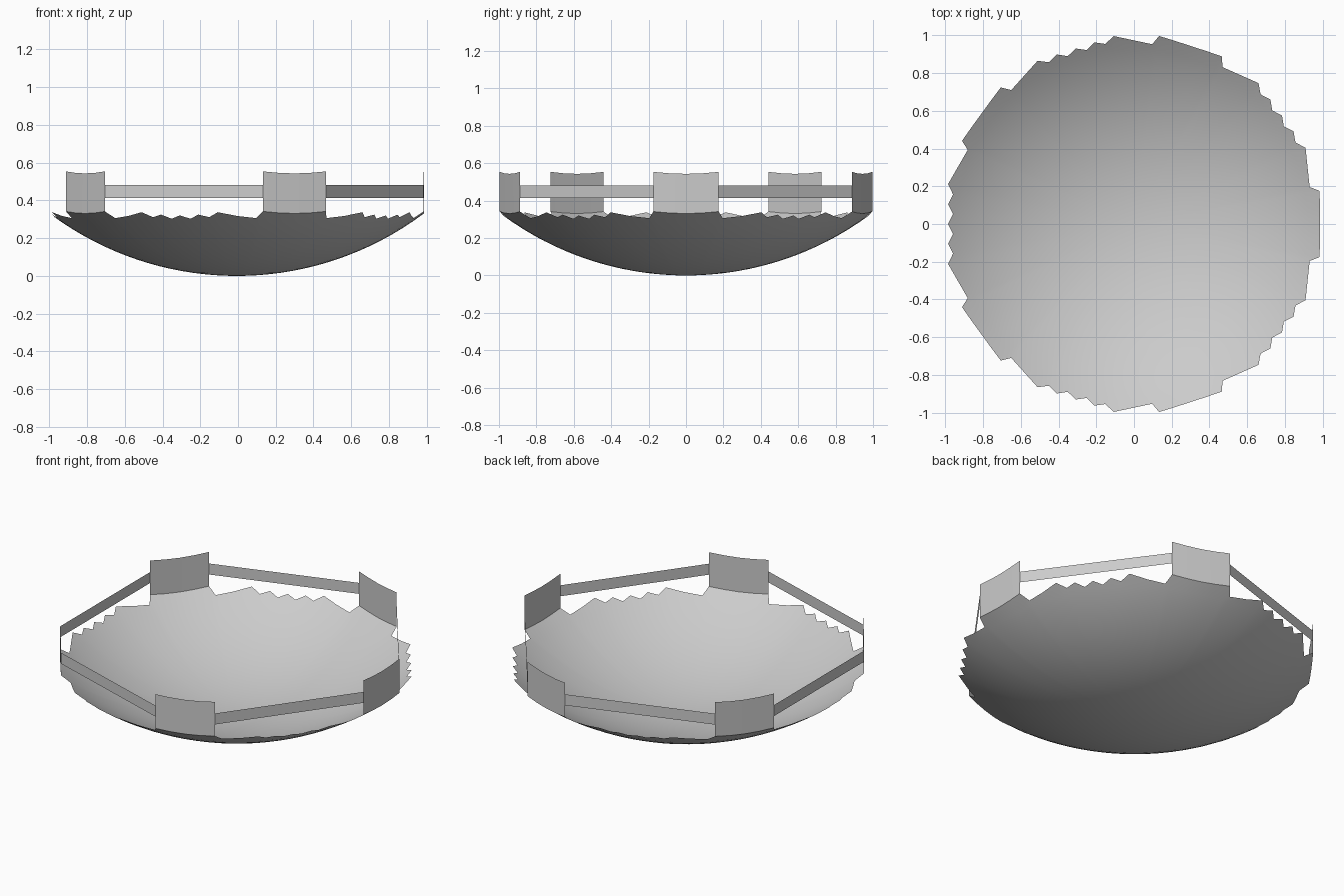
import bpy
from math import sin, cos, sqrt, radians, atan2

if "Cube" in bpy.data.objects:
    bpy.data.objects.remove(bpy.data.objects["Cube"])

R = 1.652           # sphere radius of the dish
CX = -0.007         # centre of the five-fold pattern
TAB_H = 0.212       # height of upright panels


def dish_z(x, y):
    return R - sqrt(R * R - x * x - y * y)


def rot(p, deg):
    a = radians(deg)
    return (p[0] * cos(a) - p[1] * sin(a), p[0] * sin(a) + p[1] * cos(a))


def make(name, verts, faces, smooth=False):
    me = bpy.data.meshes.new(name)
    me.from_pydata([(x + CX, y, z) for x, y, z in verts], [], faces)
    me.update()
    ob = bpy.data.objects.new(name, me)
    bpy.context.collection.objects.link(ob)
    if smooth:
        bpy.ops.object.select_all(action='DESELECT')
        ob.select_set(True)
        bpy.context.view_layer.objects.active = ob
        bpy.ops.object.shade_smooth_by_angle()
    return ob


# Rim outline: panel edge followed by a saw-toothed stretch, per fifth
tab_edge = [(0.9905, -0.175), (0.992, -0.0875), (0.992, 0.0), (0.992, 0.0875), (0.9905, 0.175)]
notch = rot((0.958, 0), 24.2)
half = [(0.978, 0.052 * 2), (0.952, 0.157), (0.978, 0.212),
        ((0.978 + notch[0]) / 2, (0.212 + notch[1]) / 2), notch]
teeth = [(x, -y) for x, y in reversed(half)] + [(0.952, -0.052), (0.978, 0), (0.952, 0.052)] + half

rim = []
for i in range(5):
    rim += [rot(p, 72 * i) for p in tab_edge]
    rim += [rot(p, 72 * i + 36) for p in teeth]

# Dish: circular rings out to the jagged rim
n = len(rim)
verts, faces = [(0, 0, 0)], []
radii = [0.93 * k / 16 for k in range(1, 17)]
for r in radii:
    for p in rim:
        a = atan2(p[1], p[0])
        x, y = r * cos(a), r * sin(a)
        verts.append((x, y, dish_z(x, y)))
verts += [(x, y, dish_z(x, y)) for x, y in rim]
for j in range(n):
    k = (j + 1) % n
    faces.append((0, 1 + j, 1 + k))
    for i in range(len(radii)):
        a, b = 1 + i * n, 1 + (i + 1) * n
        faces.append((a + j, b + j, b + k, a + k))
make("dish", verts, faces, True)

# Upright panels and the straight bands joining them
for i in range(5):
    pts = [rot(p, 72 * i) for p in tab_edge]
    low = [(x, y, dish_z(x, y)) for x, y in pts]
    top = [(x, y, z + TAB_H) for x, y, z in low]
    m = len(pts)
    make(f"rim_panel_{i + 1}", low + top,
         [(j, j + 1, m + j + 1, m + j) for j in range(m - 1)], True)

    a, b = pts[-1], rot(tab_edge[0], 72 * (i + 1))
    make(f"rim_band_{i + 1}",
         [(*a, 0.414), (*b, 0.414), (*b, 0.482), (*a, 0.482)], [(0, 1, 2, 3)])
